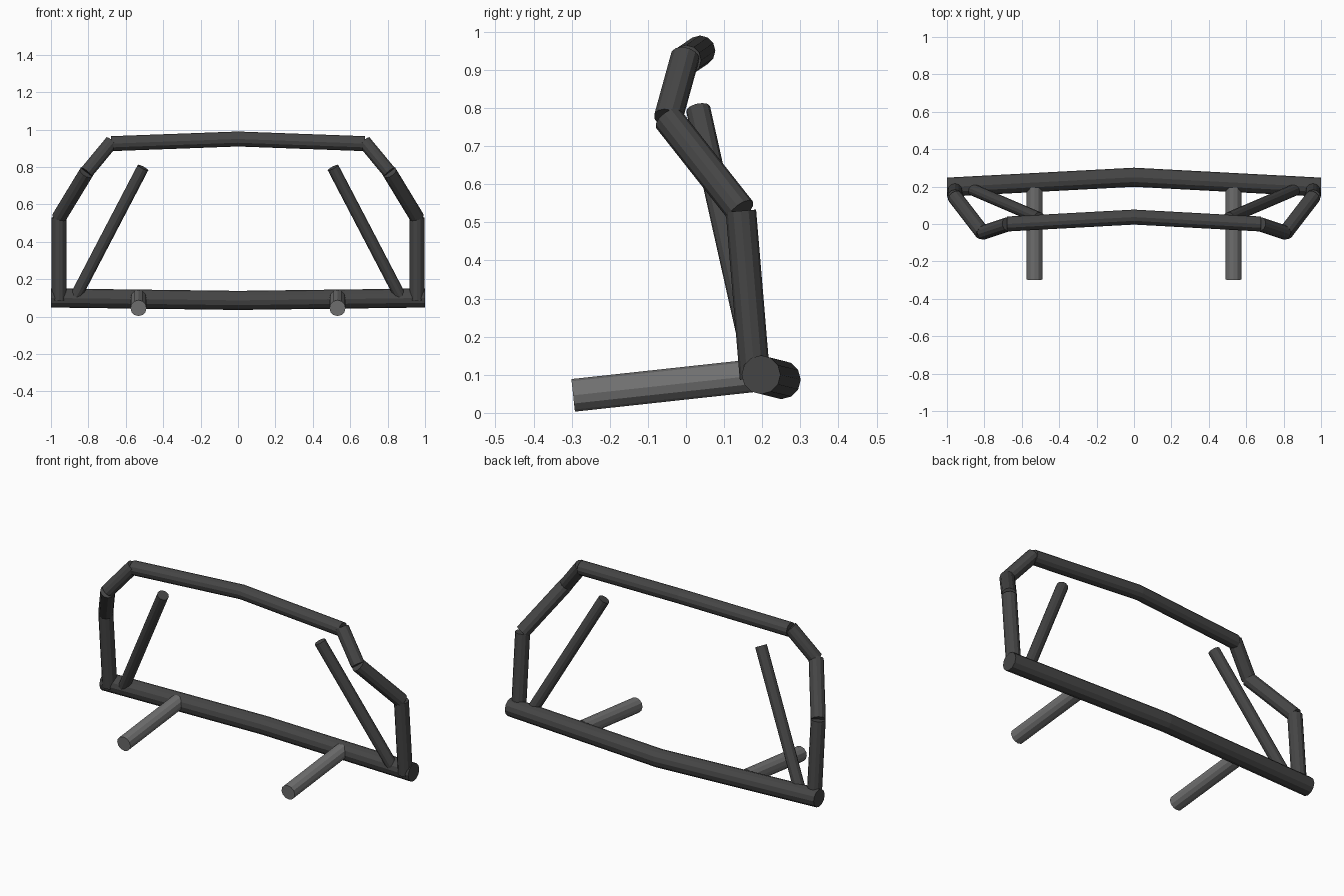
import bpy, bmesh, math
from mathutils import Vector

if "Cube" in bpy.data.objects:
    bpy.data.objects.remove(bpy.data.objects["Cube"])

SIDES = 12


def material(name, value):
    m = bpy.data.materials.new(name)
    m.diffuse_color = (value, value, value, 1)
    m.use_nodes = True
    m.node_tree.nodes["Principled BSDF"].inputs["Base Color"].default_value = m.diffuse_color
    return m


dark = material("dark_grey_tube", 0.06)
light = material("mid_grey_mount", 0.17)


def finish(bm, name, mat):
    bmesh.ops.recalc_face_normals(bm, faces=bm.faces)
    mesh = bpy.data.meshes.new(name)
    bm.to_mesh(mesh)
    bm.free()
    mesh.materials.append(mat)
    obj = bpy.data.objects.new(name, mesh)
    bpy.context.collection.objects.link(obj)
    return obj


def tube(name, a, b, radius, mat):
    """Straight capped tube between two points."""
    a, b = Vector(a), Vector(b)
    d = b - a
    bm = bmesh.new()
    bmesh.ops.create_cone(bm, cap_ends=True, segments=SIDES,
                          radius1=radius, radius2=radius, depth=d.length)
    obj = finish(bm, name, mat)
    obj.rotation_euler = d.to_track_quat('Z', 'Y').to_euler()
    obj.location = (a + b) / 2
    return obj


def bent_bar(name, end, middle, radius, mat):
    """Crossbar with a mitred bend in the centre and upright end faces."""
    bm = bmesh.new()
    rings = []
    for x, y, z in ((-end[0], end[1], end[2]), middle, end):
        rings.append([bm.verts.new((x,
                                    y + radius * math.cos(math.tau * i / SIDES),
                                    z + radius * math.sin(math.tau * i / SIDES)))
                      for i in range(SIDES)])
    for r, s in zip(rings, rings[1:]):
        for i in range(SIDES):
            j = (i + 1) % SIDES
            bm.faces.new((r[i], r[j], s[j], s[i]))
    bm.faces.new(rings[0])
    bm.faces.new(rings[-1])
    return finish(bm, name, mat)


# Crossbars
bent_bar("lower_bar", (1.0, 0.197, 0.10), (0, 0.25, 0.087), 0.051, dark)
bent_bar("upper_bar", (0.678, 0.0, 0.925), (0, 0.037, 0.95), 0.04, dark)

for s, side in ((-1, "left"), (1, "right")):
    # Hoop side: upright, leaning tube and corner tube
    foot = (s * 0.957, 0.181, 0.09)
    knee = (s * 0.957, 0.144, 0.53)
    elbow = (s * 0.81, -0.047, 0.772)
    corner = (s * 0.675, -0.002, 0.935)
    tube("upright_" + side, foot, knee, 0.04, dark)
    tube("leaning_tube_" + side, knee, elbow, 0.04, dark)
    tube("corner_tube_" + side, elbow, corner, 0.038, dark)
    # Free-standing brace
    tube("brace_" + side, (s * 0.872, 0.188, 0.10), (s * 0.508, 0.032, 0.797), 0.032, dark)
    # Forward mount
    tube("mount_" + side, (s * 0.532, -0.296, 0.046), (s * 0.532, 0.2, 0.1), 0.043, light)
